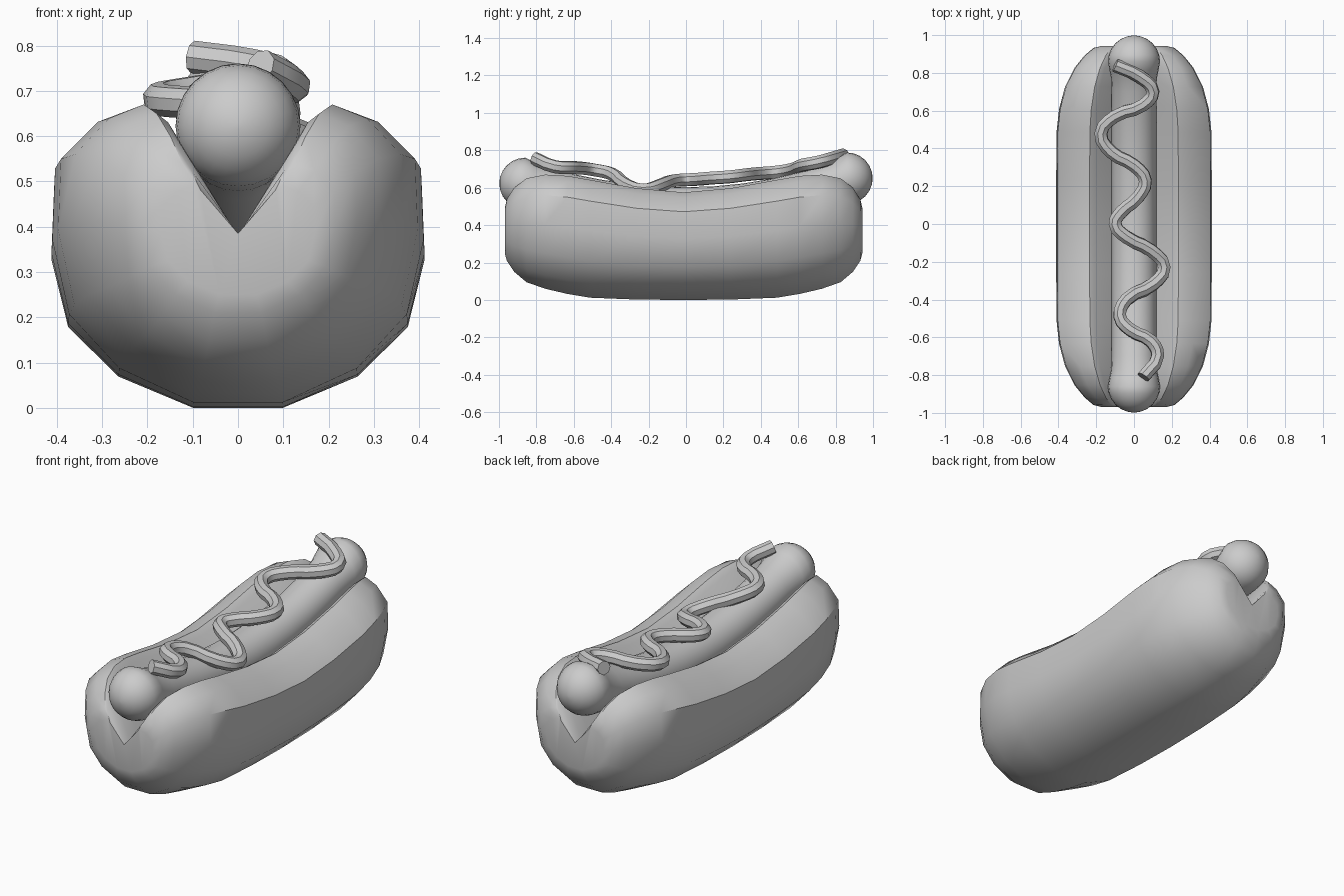
import bpy, bmesh, math

if "Cube" in bpy.data.objects:
    bpy.data.objects.remove(bpy.data.objects["Cube"])


def finish(obj, angle):
    bpy.ops.object.select_all(action='DESELECT')
    obj.select_set(True)
    bpy.context.view_layer.objects.active = obj
    bpy.ops.object.shade_smooth_by_angle(angle=math.radians(angle))


def loft(name, rings, angle):
    """Skin a list of equal-length closed rings and cap both ends."""
    bm = bmesh.new()
    loops = [[bm.verts.new(p) for p in ring] for ring in rings]
    n = len(loops[0])
    for a, b in zip(loops, loops[1:]):
        for i in range(n):
            j = (i + 1) % n
            bm.faces.new((a[i], a[j], b[j], b[i]))
    caps = [bm.faces.new(loops[0]), bm.faces.new(loops[-1])]
    bmesh.ops.triangulate(bm, faces=caps)
    bmesh.ops.recalc_face_normals(bm, faces=bm.faces)
    mesh = bpy.data.meshes.new(name)
    bm.to_mesh(mesh)
    bm.free()
    obj = bpy.data.objects.new(name, mesh)
    bpy.context.collection.objects.link(obj)
    finish(obj, angle)
    return obj


# Bun: half outline in relative units, up the outside to the lip of the slit
outline = [(.24, 0), (.64, .12), (.91, .31), (1, .57), (.985, .82),
           (.78, .95), (.57, 1), (.49, .965)]
# stations from the middle outwards: y, half width, bottom, top, slit bottom
stations = [(0, .412, 0, .575, .35), (.25, .412, .002, .597, .355),
            (.5, .41, .012, .642, .37), (.62, .397, .032, .663, .375),
            (.74, .365, .06, .67, .38), (.84, .315, .095, .65, .38),
            (.905, .262, .15, .6, .38), (.945, .215, .21, .54, .38),
            (.956, .17, .25, .49, .385)]


def bun_ring(y, w, zb, zt, zg):
    right = [(u * w, y - .013, zb + v * (zt - zb)) for u, v in outline]
    left = [(-x, yy, z) for x, yy, z in reversed(right)]
    return right + [(0, y - .013, zg)] + left


rings = [bun_ring(-s[0], *s[1:]) for s in reversed(stations[1:])]
rings += [bun_ring(*s) for s in stations]
loft("bun", rings, 40)


# Sausage: sagging tube with bulging round ends
def sausage_ring(y, r):
    t = max(-.86, min(.86, y))
    zc = .485 + t * t * (.205 + .022 * t)
    return [(r * math.cos(a), y, zc + r * math.sin(a))
            for a in (2 * math.pi * i / 24 for i in range(24))]


half = [(y, .118) for y in (.15, .3, .45, .6, .7)] + [(.77, .121)]
half += [(.86 + .138 * math.sin(a), .138 * math.cos(a))
         for a in (math.radians(d) for d in (-20, 0, 15, 30, 45, 60, 75, 87))]
rings = [sausage_ring(-y, r) for y, r in reversed(half)]
rings += [sausage_ring(0, .118)] + [sausage_ring(y, r) for y, r in half]
loft("sausage", rings, 50)

# Sauce: wavy squeezed line along the sausage
path = [(-.1, .84, .775), (.03, .78, .757), (.1, .70, .735), (.05, .63, .722),
        (-.1, .57, .698), (-.175, .48, .683), (-.12, .38, .675),
        (0, .31, .668), (.06, .23, .658), (.02, .14, .652), (-.07, .06, .645),
        (-.1, 0, .642), (-.04, -.07, .637), (.09, -.14, .612),
        (.16, -.23, .588), (.1, -.32, .615), (-.04, -.40, .675),
        (-.075, -.49, .695), (-.02, -.56, .705), (.09, -.62, .708),
        (.125, -.7, .712), (.05, -.81, .757)]
curve = bpy.data.curves.new("sauce", 'CURVE')
curve.dimensions = '3D'
curve.resolution_u = 3
curve.bevel_depth = .036
curve.bevel_resolution = 2
curve.use_fill_caps = True
spline = curve.splines.new('BEZIER')
spline.bezier_points.add(len(path) - 1)
for point, co in zip(spline.bezier_points, path):
    point.co = co
    point.handle_left_type = point.handle_right_type = 'AUTO'
sauce = bpy.data.objects.new("sauce", curve)
bpy.context.collection.objects.link(sauce)
bpy.ops.object.select_all(action='DESELECT')
sauce.select_set(True)
bpy.context.view_layer.objects.active = sauce
bpy.ops.object.convert(target='MESH')
finish(bpy.context.view_layer.objects.active, 40)
